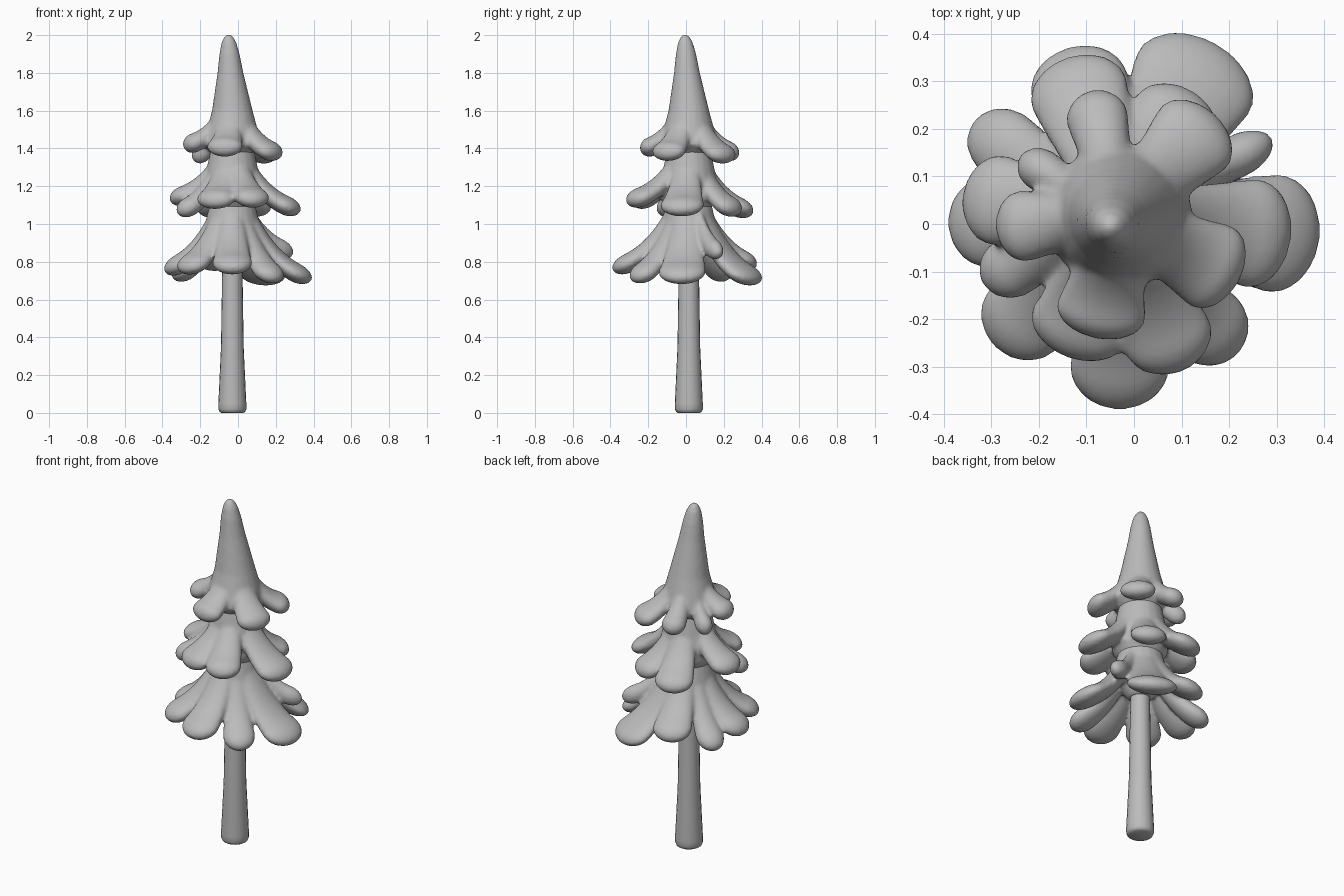
import bpy, bmesh, math
from mathutils import Vector

if "Cube" in bpy.data.objects:
    bpy.data.objects.remove(bpy.data.objects["Cube"])

grey = bpy.data.materials.new("plain grey")
grey.use_nodes = True
color = (0.5, 0.5, 0.5, 1)
grey.diffuse_color = color
grey.node_tree.nodes["Principled BSDF"].inputs["Base Color"].default_value = color

SIDES = 20
TURNS = [math.tau * i / SIDES for i in range(SIDES)]
AXIS = Vector((-0.03, 0.015, 0))
UP = Vector((0, 0, 1))


def skin(bm, rings):
    """Bridge a list of vertex rings and close both ends."""
    loops = [[bm.verts.new(point) for point in ring] for ring in rings]
    for lower, upper in zip(loops, loops[1:]):
        for i in range(SIDES):
            j = (i + 1) % SIDES
            bm.faces.new((lower[i], lower[j], upper[j], upper[i]))
    bm.faces.new(loops[0][::-1])
    bm.faces.new(loops[-1])


def lathe(bm, profile):
    """Round body through (height, radius) stations, leaning only near the tree's tip."""
    rings = []
    for height, radius in profile:
        lean = max(0, height - 1.6) * 0.05
        centre = AXIS + Vector((-lean, -lean, height))
        rings.append([centre + radius * Vector((math.cos(a), math.sin(a), 0)) for a in TURNS])
    skin(bm, rings)


def branch(bm, top, tip, width, thick=0.054):
    """Flattened branch that drops steeply, then flares out to a round tip."""
    out = Vector((tip.x, tip.y, 0)) - AXIS
    reach = out.length
    out.normalize()
    side = UP.cross(out)
    start = AXIS + out * 0.04 + UP * top
    bend = AXIS + out * reach * 0.42 + UP * (tip.z + (top - tip.z) * 0.15)
    steps = 24
    rings = []
    for k in range(steps + 1):
        t = min(math.sin(k / steps * math.pi / 2), 0.9995)
        first, second = start.lerp(bend, t), bend.lerp(tip, t)
        normal = (second - first).normalized().cross(side)
        cap = math.sqrt(1 - max(0, t * 5 - 4) ** 2)
        across = side * width * min(1, 0.45 + 0.7 * t) * cap
        through = normal * thick * (0.75 + t / 4) * cap
        rings.append([first.lerp(second, t) + across * math.cos(a) + through * math.sin(a)
                      for a in TURNS])
    skin(bm, rings)


def finish(name, bm):
    """Turn the working mesh into the active object."""
    bmesh.ops.recalc_face_normals(bm, faces=bm.faces)
    mesh = bpy.data.meshes.new(name)
    bm.to_mesh(mesh)
    bm.free()
    mesh.materials.append(grey)
    part = bpy.data.objects.new(name, mesh)
    bpy.context.collection.objects.link(part)
    bpy.ops.object.select_all(action="DESELECT")
    bpy.context.view_layer.objects.active = part
    part.select_set(True)
    return part


def foliage(name, core, top, droop, branches):
    """One tier: a core with branches fused into a single soft surface."""
    bm = bmesh.new()
    lathe(bm, core)
    # Tips are in hundredths: x, y, half width, optional lift; the tier tilts up to the front left
    for x, y, width, *lift in branches:
        tip = Vector((x, y, sum(lift) - x * 0.06 - y * 0.05)) / 100 + UP * droop
        branch(bm, top, tip, width / 100 + 0.006)
    part = finish(name, bm)
    fuse = part.modifiers.new("fuse", "REMESH")
    fuse.mode = "VOXEL"
    fuse.voxel_size = 0.01
    soften = part.modifiers.new("soften", "SMOOTH")
    soften.iterations = 6
    for modifier in (fuse.name, soften.name):
        bpy.ops.object.modifier_apply(modifier=modifier)
    bpy.ops.object.shade_smooth_by_angle(angle=math.radians(50))


# Tall pointed crown
foliage("top_foliage",
        [(1.36, 0.1), (1.42, 0.155), (1.5, 0.135), (1.6, 0.108), (1.8, 0.069),
         (1.9, 0.054), (1.96, 0.04), (1.99, 0.025), (2.005, 0.008)], 1.6, 1.375,
        [(-9, 28, 6), (17, 23, 9), (22, -12, 9), (-8, -24, 9), (-29, -1, 7, 2), (-24, 14, 4, -3)])

# Middle skirt
foliage("middle_foliage", [(1.06, 0.1), (1.13, 0.15), (1.2, 0.155), (1.42, 0.11)], 1.38, 1.09,
        [(33, -3, 11), (10, -31, 9, 2), (-14, -28, 10), (-32, -12, 6, -5), (-36, 6, 9, 2),
         (-14, 35, 10, -2), (12, 28, 9)])

# Broad bottom skirt
foliage("lower_foliage", [(0.84, 0.06), (0.92, 0.13), (1, 0.145), (1.15, 0.11)], 1.15, 0.73,
        [(39, -3, 12), (21, -28, 8, -2), (-3, -39, 10, 1), (-29, -26, 9), (-39, 0, 9),
         (-34, 21, 7, -2), (-14, 37, 10, 6), (17, 38, 13), (29, 18, 4, 14)])

# Trunk with a rounded foot
bm = bmesh.new()
lathe(bm, [(0, 0.058), (0.006, 0.068), (0.02, 0.074), (0.05, 0.074), (0.35, 0.06), (1, 0.05)])
finish("trunk", bm)
bpy.ops.object.shade_smooth_by_angle(angle=math.radians(50))
